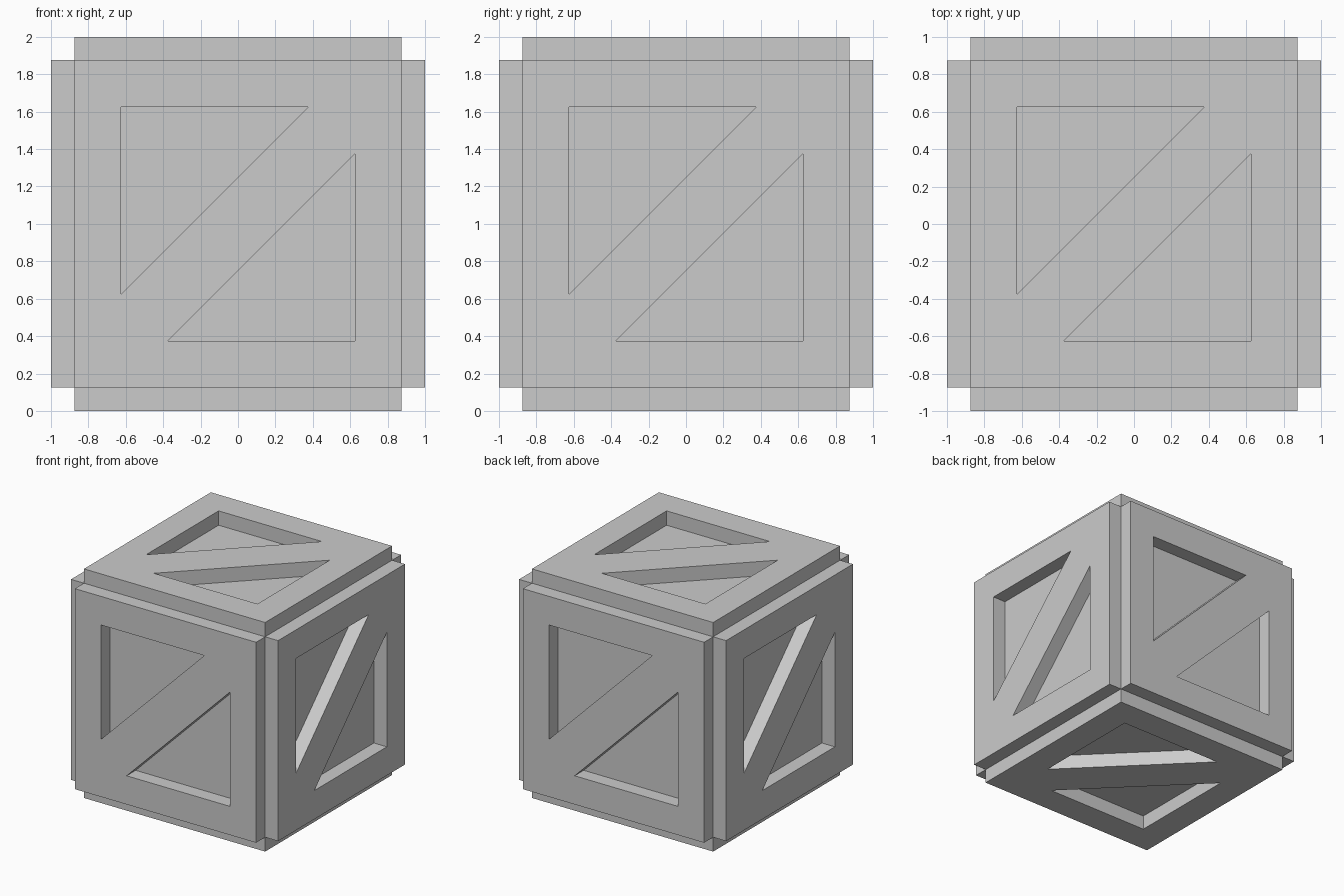
import bpy, bmesh
from math import radians
from mathutils import Matrix, Vector

if "Cube" in bpy.data.objects:
    bpy.data.objects.remove(bpy.data.objects["Cube"])

INNER, OUTER = 0.875, 1.0      # core half-size and raised panel height
SHORT, LONG = 0.375, 0.625     # triangle recess extents

bm = bmesh.new()


def add_panel(rotation):
    """Raised square panel with two triangular recesses, facing +z before rotation."""
    square = [(-INNER, -INNER), (INNER, -INNER), (INNER, INNER), (-INNER, INNER)]
    upper = [(-LONG, LONG), (-LONG, -SHORT), (SHORT, LONG)]
    lower = [(-x, -y) for x, y in upper]
    rim_edges = []
    for loop in (square, upper, lower):
        top = [bm.verts.new(rotation @ Vector((x, y, OUTER))) for x, y in loop]
        base = [bm.verts.new(rotation @ Vector((x, y, INNER))) for x, y in loop]
        n = len(loop)
        for i in range(n):
            j = (i + 1) % n
            rim_edges.append(bm.edges.new((top[i], top[j])))
            bm.faces.new((base[i], base[j], top[j], top[i]))
        # recess floor
        if n == 3:
            bm.faces.new(base)
    # frame surface around the recesses
    normal = rotation @ Vector((0, 0, 1))
    bmesh.ops.triangle_fill(bm, edges=rim_edges, use_beauty=True, normal=normal)


# four sides
for k in range(4):
    add_panel(Matrix.Rotation(radians(90 * k), 3, 'Z') @ Matrix.Rotation(radians(90), 3, 'X'))
# top and bottom
for angle in (0, 180):
    add_panel(Matrix.Rotation(radians(angle), 3, 'X'))

# weld the panels along the grooves and stand the crate on the ground
bmesh.ops.remove_doubles(bm, verts=bm.verts[:], dist=0.0005)
bmesh.ops.recalc_face_normals(bm, faces=bm.faces[:])
bmesh.ops.translate(bm, verts=bm.verts[:], vec=(0, 0, 1))

mesh = bpy.data.meshes.new("crate")
bm.to_mesh(mesh)
bm.free()
bpy.context.collection.objects.link(bpy.data.objects.new("crate", mesh))
